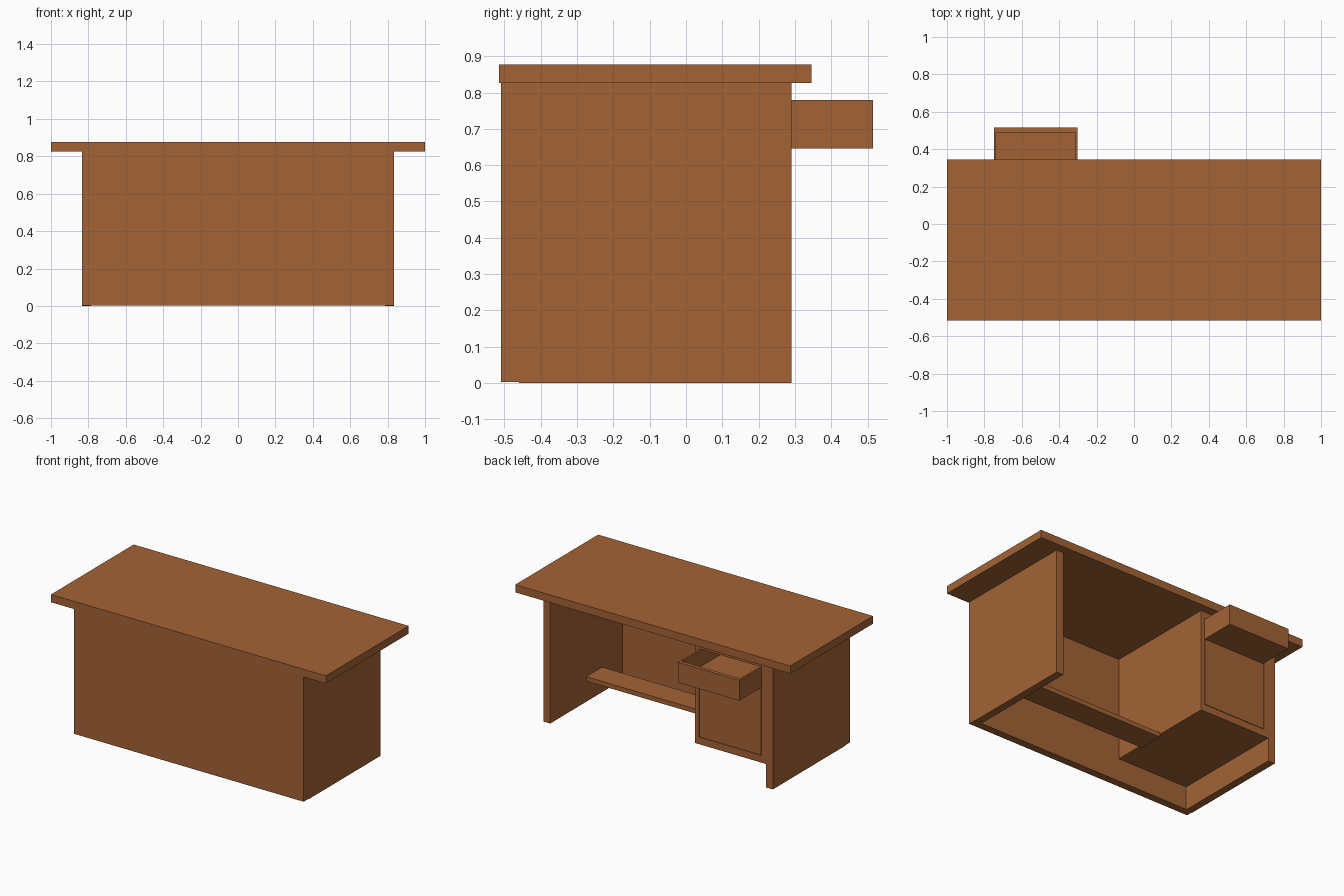
import bpy, bmesh

if "Cube" in bpy.data.objects:
    bpy.data.objects.remove(bpy.data.objects["Cube"])

wood = bpy.data.materials.new("wood")
wood.diffuse_color = (0.367, 0.126, 0.037, 1)
wood.use_nodes = True
wood.node_tree.nodes["Principled BSDF"].inputs["Base Color"].default_value = wood.diffuse_color


def boxes(name, *spans):
    """One object from boxes, each given as (x0, x1, y0, y1, z0, z1)."""
    bm = bmesh.new()
    for x0, x1, y0, y1, z0, z1 in spans:
        verts = bmesh.ops.create_cube(bm, size=1)["verts"]
        bmesh.ops.scale(bm, vec=(x1 - x0, y1 - y0, z1 - z0), verts=verts)
        bmesh.ops.translate(bm, vec=((x0 + x1) / 2, (y0 + y1) / 2, (z0 + z1) / 2), verts=verts)
    mesh = bpy.data.meshes.new(name)
    bm.to_mesh(mesh)
    bm.free()
    mesh.materials.append(wood)
    ob = bpy.data.objects.new(name, mesh)
    bpy.context.collection.objects.link(ob)
    return ob


# Desk shell: top, modesty panel and mirrored sides
boxes("desk_top", (-1, 1, -0.515, 0.345, 0.826, 0.877))
boxes("front_panel", (-0.835, 0.835, -0.51, -0.46, 0.003, 0.826))
side = boxes("side_panels", (0.785, 0.835, -0.46, 0.29, 0, 0.826))
mirror = side.modifiers.new("mirror", "MIRROR")
mirror.use_axis = (True, False, False)

# Foot rest between the right side and the cabinet
boxes("foot_rest", (-0.27, 0.785, -0.25, -0.085, 0.135, 0.165))

# Hollow cabinet: walls, floor, top rail
X0, X1, Y0, Y1, Z0, Z1 = -0.785, -0.27, -0.46, 0.29, 0.154, 0.826
boxes("cabinet",
      (X0, -0.752, Y0, Y1, Z0, Z1),
      (-0.298, X1, Y0, Y1, Z0, Z1),
      (-0.752, -0.298, Y0, Y1, Z0, 0.2),
      (-0.752, -0.298, Y0, Y1, 0.782, Z1))

# Flush door under the drawer, with a fine gap around it
boxes("cabinet_door", (-0.749, -0.3, 0.26, Y1, 0.203, 0.643))

# Open drawer: floor, front, back and two sides
boxes("drawer",
      (-0.749, -0.301, -0.15, 0.515, 0.646, 0.67),
      (-0.749, -0.301, 0.49, 0.515, 0.67, 0.78),
      (-0.749, -0.301, -0.15, -0.125, 0.67, 0.78),
      (-0.749, -0.737, -0.125, 0.49, 0.67, 0.78),
      (-0.313, -0.301, -0.125, 0.49, 0.67, 0.78))
